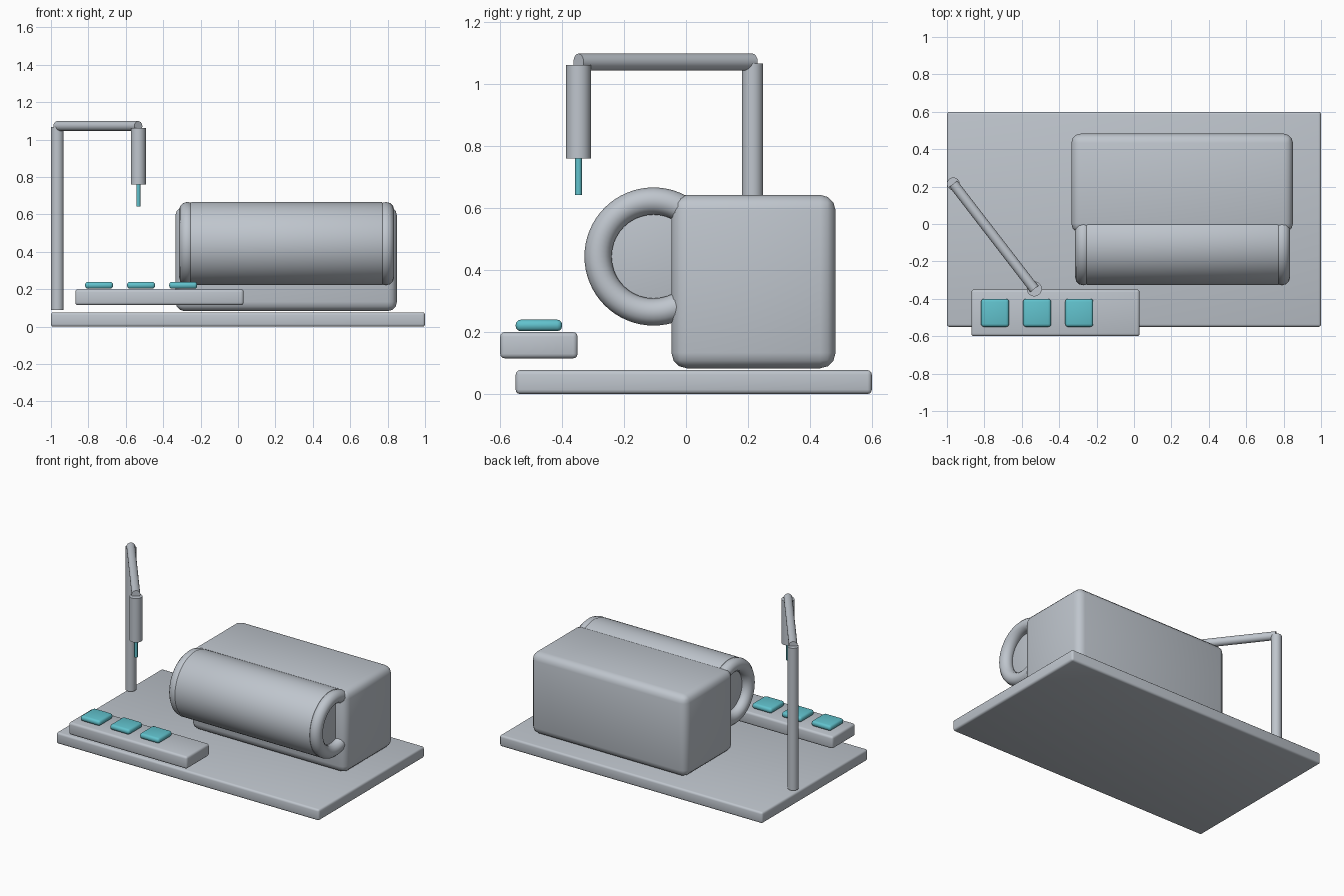
import bpy, math
from mathutils import Vector

if "Cube" in bpy.data.objects:
    bpy.data.objects.remove(bpy.data.objects["Cube"])


def material(name, rgb):
    m = bpy.data.materials.new(name)
    m.diffuse_color = (*rgb, 1)
    m.use_nodes = True
    m.node_tree.nodes["Principled BSDF"].inputs["Base Color"].default_value = m.diffuse_color
    return m


GREY = material("light_grey", (0.52, 0.56, 0.61))
TEAL = material("teal", (0.12, 0.54, 0.61))


def finish(name, mat, bevel=0.0, segments=3):
    """Name, colour, bevel and smooth the active object."""
    ob = bpy.context.object
    ob.name = name
    ob.data.materials.append(mat)
    if bevel:
        mod = ob.modifiers.new("rounded_edges", 'BEVEL')
        mod.width = bevel
        mod.segments = segments
        mod.limit_method = 'ANGLE'
        mod.angle_limit = math.radians(40)
        bpy.ops.object.modifier_apply(modifier=mod.name)
    bpy.ops.object.shade_smooth_by_angle(angle=math.radians(35))
    return ob


def box(name, low, high, bevel, mat=GREY):
    low, high = Vector(low), Vector(high)
    bpy.ops.mesh.primitive_cube_add(size=1, location=(low + high) / 2)
    bpy.context.object.scale = high - low
    bpy.ops.object.transform_apply(location=False, rotation=False, scale=True)
    return finish(name, mat, bevel)


def rod(name, start, end, radius, bevel=0.0, mat=GREY, sides=32):
    start, end = Vector(start), Vector(end)
    axis = end - start
    bpy.ops.mesh.primitive_cylinder_add(
        vertices=sides, radius=radius, depth=axis.length,
        location=(start + end) / 2,
        rotation=axis.to_track_quat('Z', 'Y').to_euler())
    return finish(name, mat, bevel, 2)


# Base plate and main housing
box("base_plate", (-1, -0.55, 0), (1, 0.6, 0.077), 0.014)
box("housing", (-0.335, -0.047, 0.083), (0.85, 0.483, 0.643), 0.05)

# Horizontal drum with a rounded ring at each end
DRUM_Y, DRUM_Z, DRUM_X = -0.105, 0.444, 0.26
rod("drum", (DRUM_X - 0.515, DRUM_Y, DRUM_Z), (DRUM_X + 0.515, DRUM_Y, DRUM_Z),
    0.222, 0.008, sides=64)
for side, label in ((-1, "left"), (1, "right")):
    bpy.ops.mesh.primitive_torus_add(
        major_radius=0.179, minor_radius=0.044,
        major_segments=64, minor_segments=12,
        location=(DRUM_X + side * 0.531, DRUM_Y, DRUM_Z),
        rotation=(0, math.pi / 2, 0))
    finish(label + "_drum_ring", GREY)

# Control panel with three buttons
box("control_panel", (-0.87, -0.6, 0.115), (0.03, -0.35, 0.2), 0.015)
for i in range(3):
    x = -0.743 + i * 0.225
    box(f"button_{i + 1}", (x - 0.075, -0.55, 0.203), (x + 0.075, -0.4, 0.24),
        0.016, TEAL)

# Post, diagonal arm, tool head and needle
POST, HEAD = (-0.966, 0.215), (-0.533, -0.347)
rod("post", (*POST, 0.09), (*POST, 1.068), 0.034)
rod("arm", (*POST, 1.072), (*HEAD, 1.072), 0.027)
rod("tool_head", (*HEAD, 0.76), (*HEAD, 1.062), 0.04)
rod("needle", (*HEAD, 0.643), (*HEAD, 0.765), 0.011, mat=TEAL, sides=20)
